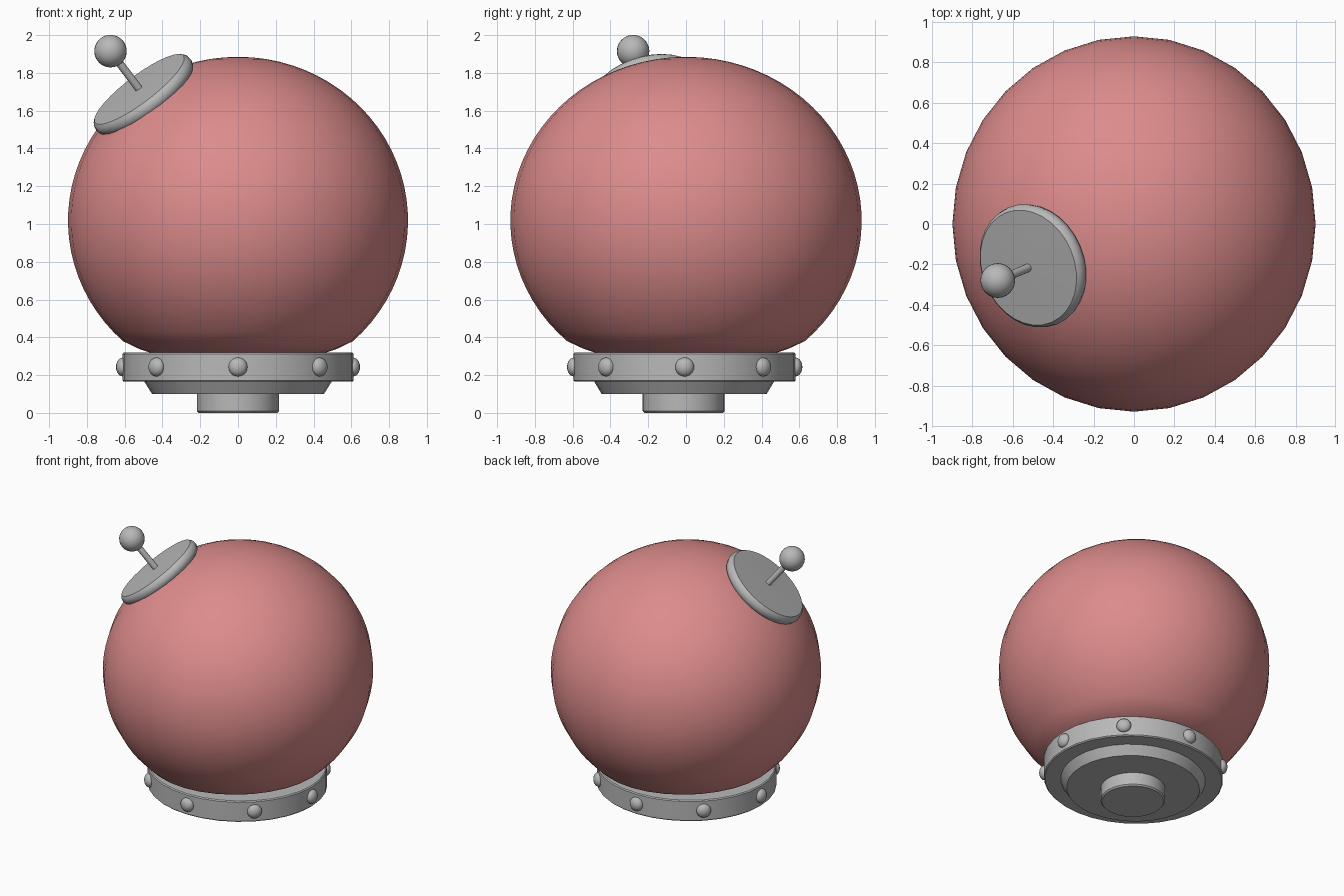
import bpy, bmesh, math
from mathutils import Vector, Matrix

if "Cube" in bpy.data.objects:
    bpy.data.objects.remove(bpy.data.objects["Cube"])


def material(name, color):
    mat = bpy.data.materials.new(name)
    mat.use_nodes = True
    rgba = (*color, 1)
    mat.diffuse_color = rgba
    mat.node_tree.nodes["Principled BSDF"].inputs["Base Color"].default_value = rgba
    return mat


RED = material("soft red", (0.72, 0.26, 0.26))
GREY = material("metal grey", (0.48, 0.48, 0.48))


def finish(name, bm, mat, matrix, angle=40):
    """Turn a bmesh into a named, shaded object."""
    bmesh.ops.recalc_face_normals(bm, faces=bm.faces)
    mesh = bpy.data.meshes.new(name)
    bm.to_mesh(mesh)
    bm.free()
    mesh.transform(matrix)
    mesh.materials.append(mat)
    obj = bpy.data.objects.new(name, mesh)
    bpy.context.collection.objects.link(obj)
    bpy.ops.object.select_all(action="DESELECT")
    obj.select_set(True)
    bpy.context.view_layer.objects.active = obj
    bpy.ops.object.shade_smooth_by_angle(angle=math.radians(angle))
    return obj


def lathe(name, profile, mat, matrix=Matrix(), sides=32, angle=40):
    """Spin (radius, height) points around z and cap both ends."""
    bm = bmesh.new()
    rings = []
    for r, z in profile:
        rings.append([bm.verts.new((r * math.cos(math.tau * i / sides),
                                    r * math.sin(math.tau * i / sides), z))
                      for i in range(sides)])
    for a, b in zip(rings, rings[1:]):
        for i in range(sides):
            j = (i + 1) % sides
            bm.faces.new((a[i], a[j], b[j], b[i]))
    bm.faces.new(rings[0])
    bm.faces.new(rings[-1])
    return finish(name, bm, mat, matrix, angle)


def ball(name, mat, matrix, u=24, v=16):
    bm = bmesh.new()
    bmesh.ops.create_uvsphere(bm, u_segments=u, v_segments=v, radius=1)
    return finish(name, bm, mat, matrix, 180)


def place(x, y, z, sx=1, sy=1, sz=1):
    return Matrix.Translation((x, y, z)) @ Matrix.Diagonal((sx, sy, sz, 1))


# Dome: an ellipsoid whose base tucks into the collar
start, steps = math.radians(-47.4), 30
dome = [(0.48, -0.71), (0.58, -0.68)]
for k in range(steps + 1):
    t = start + (math.radians(89.5) - start) * k / steps
    dome.append((math.cos(t), 0.867 * math.sin(t)))
lathe("dome", dome, RED, place(0, 0, 1.018, 0.9, 0.93, 1), angle=60)

# Base: collar, sloped underside and foot
lathe("collar", [(0.605, 0.165), (0.612, 0.172), (0.612, 0.313), (0.605, 0.32)],
      GREY, place(0, -0.007, 0, 1, 0.96, 1))
lathe("underside", [(0.455, 0.1), (0.505, 0.18)], GREY,
      place(0, -0.01, 0, 1, 0.96, 1), angle=30)
lathe("foot", [(0.208, 0), (0.217, 0.01), (0.217, 0.12)], GREY,
      place(0, -0.012, 0))

# Eight flattened rivets around the collar
for n in range(8):
    a = math.tau * n / 8
    ball(f"rivet_{n + 1}", GREY,
         place(0.61 * math.cos(a), 0.587 * math.sin(a) - 0.007, 0.243)
         @ Matrix.Rotation(a, 4, "Z") @ Matrix.Diagonal((0.036, 0.05, 0.05, 1)), 16, 10)

# Tilted hatch with rounded rim, rod and knob
hub = Vector((-0.52, -0.215, 1.71))
knob = Vector((-0.675, -0.28, 1.915))
axis = knob - hub
tilt = Matrix.Translation(hub) @ axis.to_track_quat("Z", "Y").to_matrix().to_4x4()
lathe("hatch", [(0.285, -0.075), (0.305, -0.062), (0.314, -0.035),
                (0.309, -0.01), (0.294, 0.005), (0.01, 0.01)], GREY, tilt)
lathe("rod", [(0.021, -0.02), (0.021, axis.length)], GREY, tilt, sides=16)
ball("knob", GREY, Matrix.Translation(knob) @ Matrix.Scale(0.086, 4))
